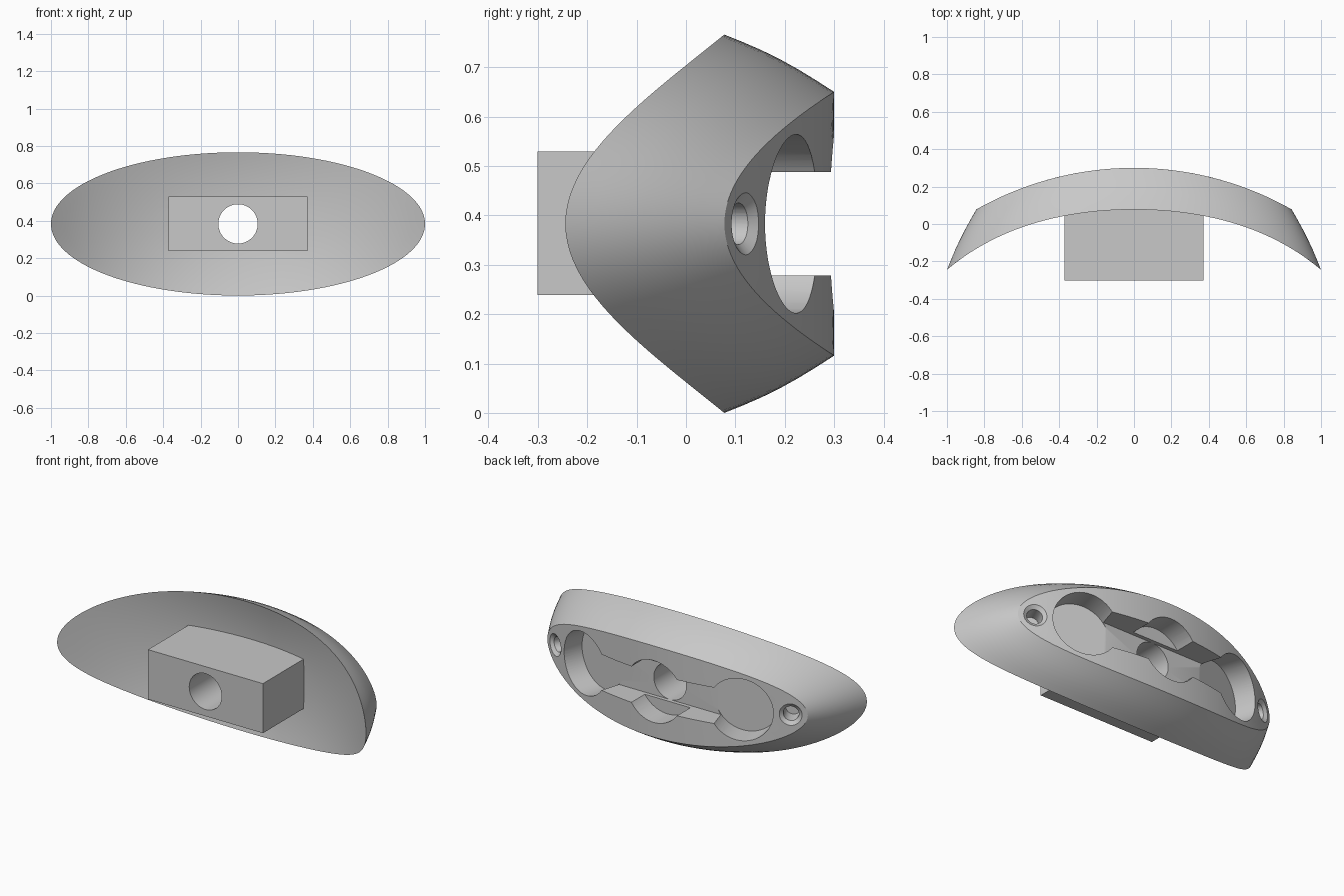
import bpy, bmesh, math
from mathutils import Vector, Matrix

if "Cube" in bpy.data.objects:
    bpy.data.objects.remove(bpy.data.objects["Cube"], do_unlink=True)

BEND = 1.71        # radius of the cylindrical back face
BOWL = 1.535       # radius of the hollow spherical front face
MID = 0.383        # height of the centre line
FRONT, BACK = 0.126, 0.30

grey = bpy.data.materials.new("plain_grey")
grey.use_nodes = True
grey.diffuse_color = (0.58, 0.58, 0.58, 1)
grey.node_tree.nodes["Principled BSDF"].inputs["Base Color"].default_value = (0.58, 0.58, 0.58, 1)


def make(name, bm):
    bmesh.ops.recalc_face_normals(bm, faces=bm.faces)
    me = bpy.data.meshes.new(name)
    bm.to_mesh(me)
    bm.free()
    me.materials.append(grey)
    ob = bpy.data.objects.new(name, me)
    bpy.context.collection.objects.link(ob)
    return ob


def sag(dist, radius):
    return radius - math.sqrt(radius * radius - dist * dist)


def box(name, lo, hi):
    bm = bmesh.new()
    bmesh.ops.create_cube(bm, size=1)
    lo, hi = Vector(lo), Vector(hi)
    for v in bm.verts:
        v.co = (lo + hi) / 2 + v.co * (hi - lo)
    return make(name, bm)


def drill(name, x, bottom, top, r_bottom, r_top):
    """Round cutter square to the back face at x; bottom and top are heights above that face."""
    bm = bmesh.new()
    bmesh.ops.create_cone(bm, cap_ends=True, segments=64, radius1=r_bottom,
                          radius2=r_top, depth=top - bottom)
    axis = Vector((x / BEND, math.sqrt(1 - (x / BEND) ** 2), 0))
    centre = Vector((x, BACK - sag(x, BEND), MID)) + axis * (top + bottom) / 2
    turn = axis.to_track_quat('Z', 'Y').to_matrix().to_4x4()
    bmesh.ops.transform(bm, matrix=Matrix.Translation(centre) @ turn, verts=bm.verts)
    return make(name, bm)


def combine(target, other, operation):
    mod = target.modifiers.new(operation.lower(), 'BOOLEAN')
    mod.operation = operation
    mod.solver = 'EXACT'
    mod.object = other
    bpy.context.view_layer.objects.active = target
    bpy.ops.object.modifier_apply(modifier=mod.name)
    bpy.data.objects.remove(other, do_unlink=True)


def front_point(scale, ang):
    """Point on the hollow front face, whose rim lifts slightly between its four tips."""
    x, z = scale * math.cos(ang), 0.383 * scale * math.sin(ang)
    lift = 0.013 * scale ** 4 * math.sin(2 * ang) ** 2
    return Vector((x, FRONT - sag(math.hypot(x, z), BOWL) + lift, MID + z))


def back_point(scale, ang):
    x = 0.843 * scale * math.cos(ang)
    return Vector((x, BACK - sag(x, BEND), MID + 0.267 * scale * math.sin(ang)))


def side_point(t, ang):
    bulge = 0.009 * math.sin(math.pi * t)
    out = Vector((math.cos(ang), 0, math.sin(ang))) * bulge
    return front_point(1, ang).lerp(back_point(1, ang), t) + out


# Curved oval body: rings run from the front centre, over the rim, to the back centre
SEG, CAP, SIDE = 128, 14, 6
rings = [(front_point, i / CAP) for i in range(1, CAP + 1)]
rings += [(side_point, i / SIDE) for i in range(1, SIDE)]
rings += [(back_point, i / CAP) for i in range(CAP, 0, -1)]
bm = bmesh.new()
loops = [[bm.verts.new(point(s, math.tau * k / SEG)) for k in range(SEG)]
         for point, s in rings]
for one, two in zip(loops, loops[1:]):
    for k in range(SEG):
        n = (k + 1) % SEG
        bm.faces.new((one[k], one[n], two[n], two[k]))
for loop, y in ((loops[0], FRONT), (loops[-1], BACK)):
    hub = bm.verts.new((0, y, MID))
    for k in range(SEG):
        bm.faces.new((hub, loop[k], loop[(k + 1) % SEG]))
body = make("curved_mount_body", bm)

# Rectangular boss on the front
combine(body, box("front_boss", (-0.372, -0.301, 0.239), (0.372, 0.135, 0.529)), 'UNION')

# Three round pockets, countersunk screw holes, joining slot and through hole
cutters = [drill("round_pocket", x, -0.13, 0.2, 0.181, 0.181) for x in (-0.507, 0, 0.507)]
for x in (-0.762, 0.762):
    cutters.append(drill("screw_hole", x, -0.10, 0.1, 0.042, 0.042))
    cutters.append(drill("countersink", x, -0.016, 0.016, 0.042, 0.084))
cutters.append(box("joining_slot", (-0.45, 0.148, MID - 0.105), (0.45, 0.5, MID + 0.105)))
cutters.append(drill("through_hole", 0, -0.9, 0.2, 0.105, 0.105))
for cutter in cutters:
    combine(body, cutter, 'DIFFERENCE')

# Smooth curves with crisp edges
bpy.ops.object.select_all(action='DESELECT')
body.select_set(True)
bpy.context.view_layer.objects.active = body
bpy.ops.object.shade_smooth_by_angle(angle=math.radians(25))
